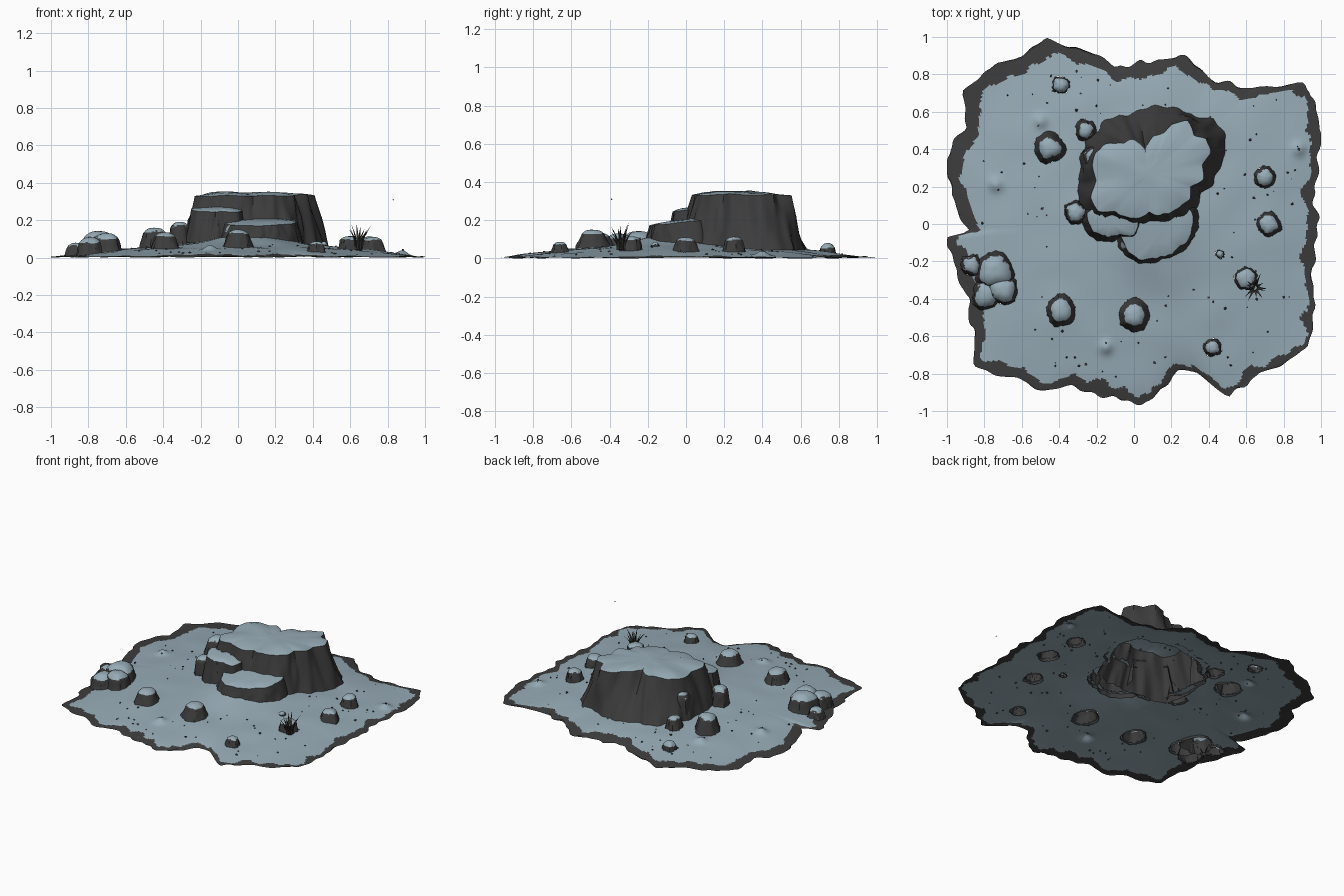
import bpy, bmesh, math, random
from mathutils import Vector, noise

if "Cube" in bpy.data.objects:
    bpy.data.objects.remove(bpy.data.objects["Cube"])
random.seed(4)
TAU = math.tau


def material(name, colour):
    m = bpy.data.materials.new(name)
    m.use_nodes = True
    m.diffuse_color = (*colour, 1)
    m.node_tree.nodes["Principled BSDF"].inputs["Base Color"].default_value = (*colour, 1)
    return m


ROCK = material("dark rock", (0.046, 0.046, 0.046))
SNOW = material("blue grey snow", (0.31, 0.41, 0.47))
GRASS = material("dry grass", (0.033, 0.033, 0.031))


def rough(x, y, z, freq):
    return noise.noise(Vector((x, y, z)) * freq)


def finish(bm, name, mats):
    mesh = bpy.data.meshes.new(name)
    bm.to_mesh(mesh)
    bm.free()
    ob = bpy.data.objects.new(name, mesh)
    bpy.context.collection.objects.link(ob)
    for m in mats:
        mesh.materials.append(m)
    bpy.ops.object.select_all(action="DESELECT")
    ob.select_set(True)
    bpy.context.view_layer.objects.active = ob
    bpy.ops.object.shade_smooth_by_angle(angle=math.radians(40))


def outline(points, cx=0, cy=0):
    """Radius as a function of angle, from outline points in hundredths."""
    polar = sorted((math.atan2(y / 100 - cy, x / 100 - cx) % TAU,
                    math.hypot(x / 100 - cx, y / 100 - cy)) for x, y in points)
    polar = [(polar[-1][0] - TAU, polar[-1][1])] + polar + [(polar[0][0] + TAU, polar[0][1])]

    def radius(a):
        a %= TAU
        for (a0, r0), (a1, r1) in zip(polar, polar[1:]):
            if a0 <= a <= a1:
                return r0 + (r1 - r0) * (a - a0) / max(a1 - a0, 1e-6)
    return radius


def loft(bm, rings, tip):
    """Skin rings from the outside in and close them with a fan."""
    n = len(rings[0])
    loops = [[bm.verts.new(p) for p in ring] for ring in rings]
    for low, high in zip(loops, loops[1:]):
        for i in range(n):
            j = (i + 1) % n
            bm.faces.new((low[i], low[j], high[j], high[i]))
    centre = bm.verts.new(tip)
    for i in range(n):
        bm.faces.new((loops[-1][i], loops[-1][(i + 1) % n], centre))


EDGE = outline([
    (-92, 71), (-80, 82), (-64, 87), (-46, 98), (-26, 91), (-10, 84), (6, 86), (24, 91),
    (41, 78), (62, 72), (89, 75), (95, 72), (98, 56), (100, 40), (95, 19), (98, -3),
    (95, -24), (96, -45), (93, -66), (67, -80), (50, -91), (33, -79), (24, -78), (9, -94),
    (0, -96), (-18, -91), (-34, -86), (-48, -89), (-66, -82), (-85, -75), (-86, -56),
    (-90, -35), (-100, -7), (-89, -4), (-98, 19), (-100, 37), (-89, 51)])
BUMPS = [(0.88, 0.4), (-0.74, 0.21), (-0.5, 0.55), (-0.15, -0.66)]


def ground_z(x, y):
    """Low dome with a snow drift banked up in front of the outcrop."""
    r, edge = math.hypot(x, y), EDGE(math.atan2(y, x))
    f = min(1, r / edge)
    f = min(1, r / (0.92 + (edge - 0.92) * f ** 5))
    drift = 0.085 * math.exp(-((x - 0.08) ** 2 + (y + 0.05) ** 2) / 0.09)
    z = 0.004 + 0.055 * (1 - f ** 4) + drift * (1 - f)
    # Stones buried in the snow
    z += sum(0.026 * math.exp(-((x - bx) ** 2 + (y - by) ** 2) / 0.0011) for bx, by in BUMPS)
    return z + (1 - f ** 8) * 0.007 * rough(x, y, 0, 5)


footprints = []


def inside(p, scale):
    """Whether a point lies under one of the rocks made so far."""
    for x, y, fn, top in footprints:
        dx, dy = p.x - x, p.y - y
        if p.z < top and math.hypot(dx, dy) < scale * fn(math.atan2(dy, dx)):
            return True
    return False


def rock(name, cx, cy, base, top, z0, z1, n, tilt=0, flute=0.012, lobe=0.0, dome=0.06, snowy=0.6):
    rings = []
    walls = [(t, t) for t in (0, 0.2, 0.4, 0.6, 0.75, 0.88)] + [(1, 1)]
    steps = walls + [(s, None) for s in (0.94, 0.8, 0.6, 0.4, 0.2)]
    for t, h in steps:
        ring = []
        for i in range(n):
            a = TAU * i / n
            c, s = math.cos(a), math.sin(a)
            rim = top(a) + lobe * rough(c, s, cx, 3)
            if h is None:
                r, z = rim * t, z1 - (z1 - z0) * dome * t ** 3
            else:
                r, z = base(a) + (rim - base(a)) * t, z0 + (z1 - z0) * (1 - dome) * h
                r += flute * rough(cx + c, cy + s, h * 0.3, 6) * (1.2 - 0.7 * t)
            x, y = cx + c * r, cy + s * r
            grow = 1 if h is None else h
            z += grow * (tilt * (y - cy) + flute * 0.6 * rough(x, y, 3, 7))
            ring.append((x, y, z))
        rings.append(ring)
    bm = bmesh.new()
    loft(bm, rings, (cx, cy, z1))
    bm.normal_update()
    # Snow settles on high faces that look up
    for f in bm.faces:
        c = f.calc_center_median()
        high = c.z > z0 + 0.55 * (z1 - z0) + tilt * (c.y - cy)
        f.material_index = int(high and f.normal.z > snowy + 0.2 * rough(*c, 25))
    buried = [f for f in bm.faces if inside(f.calc_center_median(), 0.8)]
    bmesh.ops.delete(bm, geom=buried, context="FACES")
    footprints.append((cx, cy, base, z1 - 0.05))
    finish(bm, name, [ROCK, SNOW])


# Large flat-topped outcrop
rock("mesa", 0.08, 0.27,
     outline([(-30, 21), (-27, 40), (-17, 53), (3, 60), (22, 62), (33, 58), (43, 57),
              (49, 43), (43, 24), (35, 13), (33, 2), (10, -2), (-10, -2), (-26, 0)], 0.08, 0.27),
     outline([(-21, 32), (-20, 38), (-14, 44), (-6, 43), (0, 45), (6, 40), (10, 46), (16, 48),
              (20, 53), (28, 55), (33, 48), (39, 46), (41, 38), (37, 32), (36, 24), (30, 20),
              (30, 13), (22, 8), (14, 5), (8, 7), (-2, 2), (-10, 7), (-20, 6), (-24, 14), (-21, 23)],
             0.08, 0.27),
     0.045, 0.35, 160, flute=0.022, lobe=0.02)

# Two steps in front of it
rock("upper_ledge", -0.12, 0,
     outline([(-28, 6), (-25, -5), (-18, -9), (-8, -8), (1, -7), (4, 3), (-5, 12), (-20, 12)], -0.12, 0),
     outline([(-25, 6), (-23, -2), (-16, -6), (-8, -5), (0, -6), (2, 3), (-5, 10), (-18, 10)], -0.12, 0),
     0.08, 0.265, 72, tilt=0.15, flute=0.008, lobe=0.008, snowy=0.5)
rock("lower_ledge", 0.14, -0.05,
     outline([(-9, -13), (3, -22), (15, -19), (27, -14), (33, -5), (34, 8), (10, 12), (-8, 4)], 0.14, -0.05),
     outline([(-6, -12), (4, -19), (15, -16), (25, -12), (31, -3), (31, 7), (10, 10), (-5, 4)], 0.14, -0.05),
     0.08, 0.2, 80, tilt=0.12, flute=0.01, lobe=0.02, dome=0.12, snowy=0.5)


# Loose boulders: x, y, radius, top (hundredths), share of the width capped with snow
def boulder(name, x, y, r, top, cap, dome, snowy):
    x, y, r = x / 100, y / 100, r / 100

    def base(a):
        return r * (1 + 0.22 * rough(math.cos(a) + x * 9, math.sin(a) + y * 9, 0, 1.3))
    rock(name, x, y, base, lambda a: base(a) * cap, ground_z(x, y) - 0.012, top / 100, 32,
         flute=0.009, dome=dome, snowy=snowy)


for k, spec in enumerate([
        (-45, 41, 8.8, 16, .66), (-26, 50, 6, 13, .66), (-31, 6, 6.5, 19, .8), (70, 25, 6, 11.5, .7),
        (72, 0, 6.8, 11, .68), (60, -29, 6.2, 11.5, .8), (42, -66, 5, 8.5, .68),
        (0, -49, 9, 15, .62), (-39, -46, 8.4, 13.5, .66), (-20, 36, 8, 25, .8)]):
    boulder(f"boulder_{k + 1}", *spec, 0.22, 0.6)
for k, spec in enumerate([(-74, -25, 10.5, 14, .78), (-70, -35, 8.5, 13, .78),
                          (-79, -38, 8, 11, .78), (-87, -22, 6, 8, .75)]):
    boulder(f"cluster_boulder_{k + 1}", *spec, 0.3, 0.6)
for k, spec in enumerate([(-39, 74, 5, 8, .8), (46, -16, 2.5, 8.5, .7)]):
    boulder(f"snowy_stone_{k + 1}", *spec, 0.4, 0.35)

# Ground sheet with a bare rim, open under the rocks
SEG, RINGS = 360, 60
rings = []
for k in range(RINGS):
    f = 1 - (k / RINGS) ** 1.3
    ring = []
    for i in range(SEG):
        a = TAU * i / SEG
        c, s = math.cos(a), math.sin(a)
        r = (EDGE(a) + 0.035 * rough(c, s, 0, 13) * f ** 9) * f
        x = max(-1, min(1, c * r))
        z = ground_z(x, s * r) if k else max(0, 0.004 + 0.012 * rough(c, s, 5, 9))
        ring.append((x, s * r, z))
    rings.append(ring)
bm = bmesh.new()
loft(bm, rings, (0, 0, ground_z(0, 0)))
covered = []
for f in bm.faces:
    c = f.calc_center_median()
    a = math.atan2(c.y, c.x)
    gap = EDGE(a) - math.hypot(c.x, c.y)
    rim = 0.064 - 0.016 * math.cos(a) + 0.012 * math.sin(a) + 0.045 * rough(c.x, c.y, 0, 9)
    f.material_index = int(gap > rim + 0.015 * rough(c.x, c.y, 2, 25))
    if inside(Vector((c.x, c.y, 0)), 0.88):
        covered.append(f)
bmesh.ops.delete(bm, geom=covered, context="FACES")
finish(bm, "snowy_ground", [ROCK, SNOW])


# Scattered pebbles
def chip(bm, x, y, z, r):
    made = bmesh.ops.create_icosphere(bm, subdivisions=1, radius=r)["verts"]
    for v in made:
        v.co = v.co * random.uniform(0.6, 1.2) + Vector((x, y, z))


bm = bmesh.new()
for _ in range(100):
    a, f = random.uniform(0, TAU), math.sqrt(random.uniform(0.2, 0.8))
    x, y = (f * EDGE(a) * g(a) for g in (math.cos, math.sin))
    chip(bm, x, y, ground_z(x, y), random.uniform(0.003, 0.009))
finish(bm, "pebbles", [ROCK])

# Drifting flake
bm = bmesh.new()
chip(bm, 0.83, -0.39, 0.31, 0.004)
finish(bm, "flake", [SNOW])

# Grass tuft of bent, tapering blades
bm = bmesh.new()
for i in range(13):
    a = TAU * i / 13 + random.uniform(-0.2, 0.2)
    out = Vector((math.cos(a), math.sin(a), 0))
    side = Vector((-out.y, out.x, 0))
    height, lean = random.uniform(0.07, 0.14), random.uniform(0.025, 0.07)
    root = Vector((0.645, -0.34, 0.045)) + out * 0.012
    sections = []
    for t in (0, 0.35, 0.7, 1):
        p = root + out * lean * t * t + Vector((0, 0, height * t))
        w = 0.011 * (1 - t) + 0.0005
        sections.append([bm.verts.new(p + side * w), bm.verts.new(p + out * w), bm.verts.new(p - side * w)])
    for low, high in zip(sections, sections[1:]):
        for j in range(3):
            k = (j + 1) % 3
            bm.faces.new((low[j], low[k], high[k], high[j]))
finish(bm, "grass_tuft", [GRASS])
